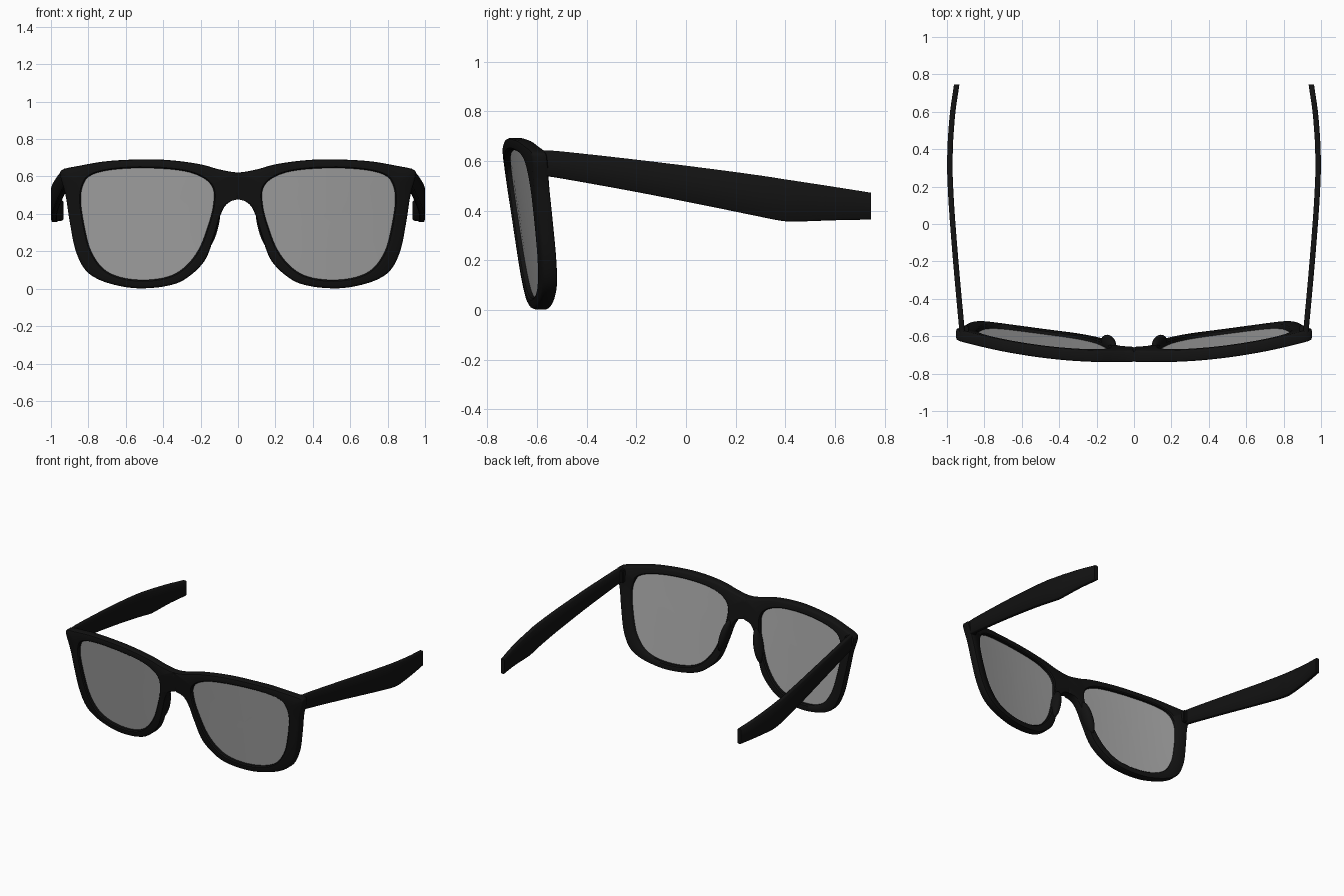
import bpy, bmesh, math
from mathutils import Vector, Matrix

if "Cube" in bpy.data.objects:
    bpy.data.objects.remove(bpy.data.objects["Cube"])

BLACK = bpy.data.materials.new("black_plastic")
BLACK.diffuse_color = (0.006, 0.006, 0.006, 1)
BLACK.use_nodes = True
BLACK.node_tree.nodes["Principled BSDF"].inputs["Base Color"].default_value = BLACK.diffuse_color
GREY = bpy.data.materials.new("lens_grey")
GREY.diffuse_color = (0.38, 0.38, 0.38, 1)
GREY.use_nodes = True
GREY.node_tree.nodes["Principled BSDF"].inputs["Base Color"].default_value = GREY.diffuse_color
CENTRE = Vector((0.5, 0.36))   # eye centre in the (x, z) plane
THICK = 0.062


def spline(pts, steps=6):
    """Catmull-Rom through pts[1:-1]; the end points only steer tangents."""
    out = []
    for a, b, c, d in zip(pts, pts[1:], pts[2:], pts[3:]):
        a, b, c, d = map(Vector, (a, b, c, d))
        for i in range(steps):
            t = i / steps
            out.append(0.5 * (2*b + (c-a)*t + (2*a-5*b+4*c-d)*t*t + (3*b-a-3*c+d)*t**3))
    out.append(Vector(pts[-2]))
    return out


def wrap(p, depth):
    """Place a flat (x, z) point on the curved, tilted front."""
    x, z = p
    return Vector((x, -0.742 + 0.13*x*x + 0.14*(0.65 - z) + depth, z))


def finish(bm, name, mat, angle=40):
    bmesh.ops.remove_doubles(bm, verts=bm.verts, dist=1e-5)
    bmesh.ops.recalc_face_normals(bm, faces=bm.faces)
    me = bpy.data.meshes.new(name)
    bm.to_mesh(me)
    bm.free()
    me.materials.append(mat)
    ob = bpy.data.objects.new(name, me)
    bpy.context.collection.objects.link(ob)
    bpy.ops.object.select_all(action='DESELECT')
    ob.select_set(True)
    bpy.context.view_layer.objects.active = ob
    bpy.ops.object.shade_smooth_by_angle(angle=math.radians(angle))
    mod = ob.modifiers.new("mirror", 'MIRROR')
    mod.merge_threshold = 1e-4
    return ob


def loft(bm, rings, closed):
    """Skin equal-length closed rings; cap the ends or join them."""
    rows = [[bm.verts.new(p) for p in r] for r in rings]
    n = len(rows[0])
    pairs = list(zip(rows, rows[1:])) + ([(rows[-1], rows[0])] if closed else [])
    for a, b in pairs:
        for i in range(n):
            j = (i + 1) % n
            bm.faces.new((a[i], a[j], b[j], b[i]))
    if not closed:
        bm.faces.new(rows[0])
        bm.faces.new(rows[-1])


# Outlines of the right half of the frame and of the right lens
rim = spline([(-0.1, .638), (0, .622), (.1, .638), (.2, .665), (.35, .686), (.5, .692),
              (.7, .682), (.85, .657), (.935, .638), (.95, .605), (.922, .50), (.9, .36),
              (.87, .21), (.82, .105), (.74, .047), (.62, .012), (.51, .002), (.38, .015),
              (.28, .053), (.178, .15), (.125, .29), (.095, .39), (.06, .452), (0, .478),
              (-.06, .452)])
edge = [(.5, .645), (.68, .635), (.785, .607), (.828, .555), (.84, .46), (.812, .29),
        (.78, .19), (.72, .107), (.63, .062), (.5, .047), (.37, .066), (.28, .12),
        (.21, .21), (.166, .32), (.135, .43), (.132, .53), (.185, .592), (.3, .631)]
lens_loop = spline([edge[-1]] + edge + edge[:2])[:-1]

# Polar table of the lens so each rim point finds its partner on the lens edge
polar = sorted((math.atan2(*(p - CENTRE).yx), (p - CENTRE).length) for p in lens_loop)
polar = [(polar[-1][0] - math.tau, polar[-1][1])] + polar + [(polar[0][0] + math.tau, polar[0][1])]


def lens_point(p):
    d = p - CENTRE
    t = math.atan2(d.y, d.x)
    for (a, ra), (b, rb) in zip(polar, polar[1:]):
        if a <= t <= b:
            return CENTRE + d.normalized() * (ra + (rb - ra) * (t - a) / max(b - a, 1e-9))


# Front frame: rounded section swept around the eye, mirrored at the bridge
seam = [Vector((0, .478 + .144 * i / 6)) for i in range(1, 6)]
rings = []
for k, o in enumerate(rim + seam):
    i = lens_point(o)
    u = (i - o).normalized()
    on_seam = k >= len(rim)
    e = 0 if on_seam else 0.012
    b, c = 0.012, 0.007
    rings.append([wrap(o, e), wrap(o + u*b*.3, e*.3), wrap(o + u*b, 0),
                  wrap(i - u*c, 0), wrap(i, c),
                  wrap(i, THICK - c), wrap(i - u*c, THICK),
                  wrap(o + u*b, THICK), wrap(o + u*b*.3, THICK - e*.3), wrap(o, THICK - e)])
bm = bmesh.new()
loft(bm, rings, True)
inner = [f for f in bm.faces if all(abs(v.co.x) < 1e-6 for v in f.verts)]
bmesh.ops.delete(bm, geom=inner, context='FACES')
finish(bm, "front_frame", BLACK)

# Lenses: thin curved shells seated inside the rims
bm = bmesh.new()
scales = [0.02, 0.25, 0.5, 0.75, 1.01]
rings = [[wrap(CENTRE + (p - CENTRE)*s, .024) for p in lens_loop] for s in scales]
rings += [[wrap(CENTRE + (p - CENTRE)*s, .038) for p in lens_loop] for s in reversed(scales)]
loft(bm, rings, False)
finish(bm, "lens", GREY)

# Nose pads on the inner rear edges of the rims
bm = bmesh.new()
bmesh.ops.create_uvsphere(bm, u_segments=20, v_segments=12, radius=1, matrix=(
    Matrix.Translation((.136, -.64, .33)) @ Matrix.Rotation(-.25, 4, 'Y')
    @ Matrix.Rotation(.13, 4, 'X') @ Matrix.Diagonal((.03, .046, .12, 1))))
finish(bm, "nose_pad", BLACK, 60)

# Hinge blocks behind the frame corners
bm = bmesh.new()
bmesh.ops.create_cube(bm, size=1, matrix=Matrix.Translation((.908, -.572, .587))
                      @ Matrix.Diagonal((.045, .06, .09, 1)))
bmesh.ops.bevel(bm, geom=bm.edges[:], offset=.006, segments=2, affect='EDGES')
finish(bm, "hinge", BLACK)

# Temples: (y, x centre, bottom z, top z) stations lofted to the tip
stations = [(-.66, .912, .55, .65), (-.585, .918, .541, .643), (-.5, .926, .529, .638),
            (-.2, .953, .475, .605), (.1, .976, .416, .568), (.3, .985, .375, .541),
            (.39, .983, .358, .527), (.45, .981, .356, .518), (.6, .969, .361, .495),
            (.745, .948, .364, .472), (.88, .93, .367, .45)]
path = spline([(y, x, a, b) for y, x, a, b in stations], 4)
w, r = .0145, .006
rings = []
for y, x, lo, hi in path:
    rings.append([Vector((x + dx, y, z)) for dx, z in (
        (-w, lo + r), (-w + r, lo), (w - r, lo), (w, lo + r),
        (w, hi - r), (w - r, hi), (-w + r, hi), (-w, hi - r))])
bm = bmesh.new()
loft(bm, rings, False)
finish(bm, "temple", BLACK, 50)
